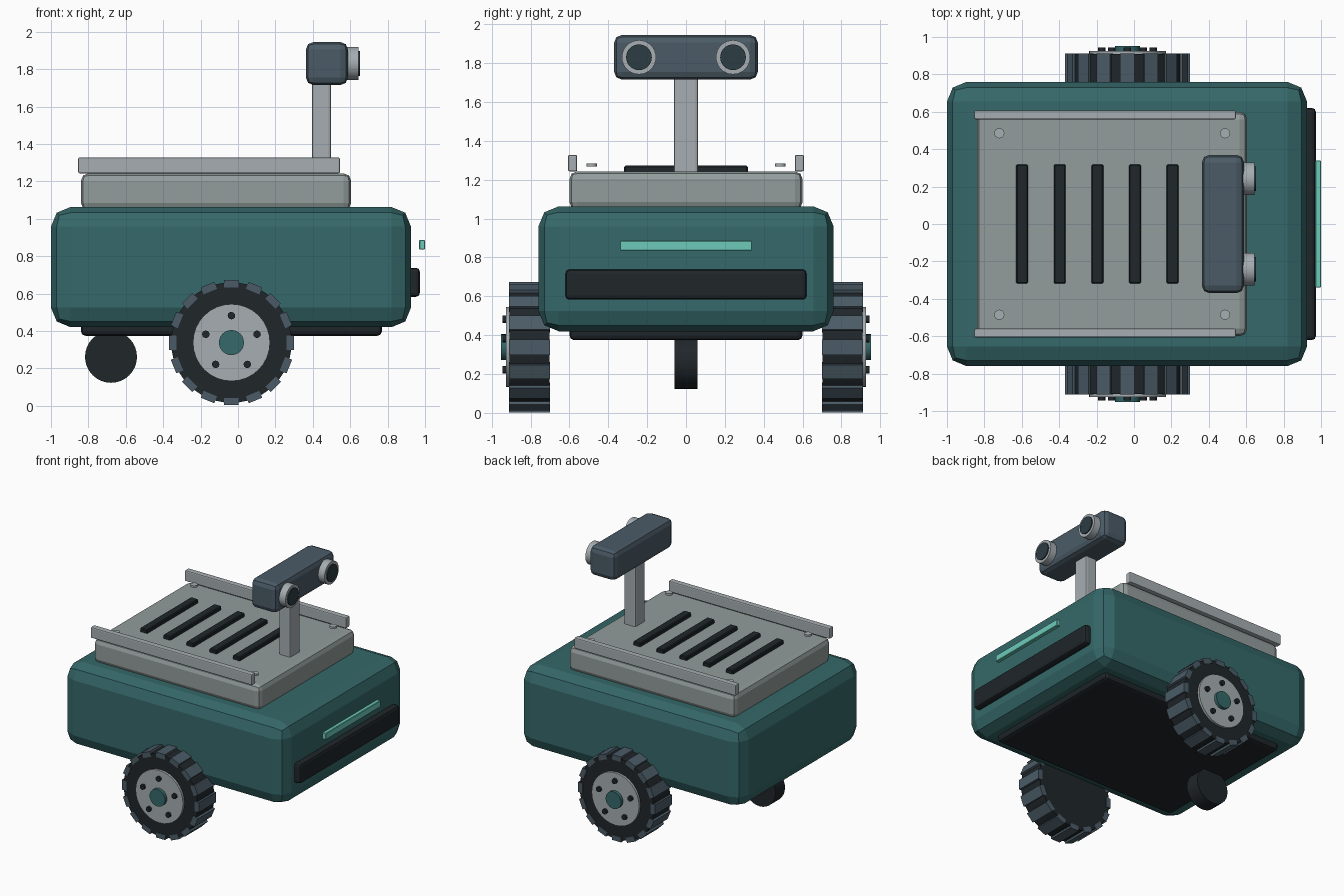
import bpy, bmesh
from math import pi, sin, cos
from mathutils import Matrix, Vector

if "Cube" in bpy.data.objects:
    bpy.data.objects.remove(bpy.data.objects["Cube"])


def mat(name, r, g, b):
    m = bpy.data.materials.new(name)
    m.diffuse_color = (r, g, b, 1)
    m.use_nodes = True
    m.node_tree.nodes["Principled BSDF"].inputs["Base Color"].default_value = m.diffuse_color
    return m


TEAL = mat("teal_paint", 0.036, 0.138, 0.142)
DECK = mat("deck_grey", 0.29, 0.34, 0.33)
METAL = mat("light_metal", 0.38, 0.42, 0.44)
DARK = mat("dark_rubber", 0.014, 0.019, 0.023)
SLATE = mat("slate", 0.07, 0.105, 0.135)
LENS = mat("lens_glass", 0.025, 0.045, 0.055)
MINT = mat("mint_light", 0.15, 0.60, 0.50)


def box(name, lo, hi, m, bevel=0.0, seg=2):
    """Axis-aligned box between two corners with an optional bevel."""
    lo, hi = Vector(lo), Vector(hi)
    bpy.ops.mesh.primitive_cube_add(size=1, location=(lo + hi) / 2)
    ob = bpy.context.object
    ob.name = name
    ob.data.transform(Matrix.Diagonal((*(hi - lo), 1)))
    ob.data.materials.append(m)
    if bevel:
        b = ob.modifiers.new("bevel", "BEVEL")
        b.width, b.segments = bevel, seg
    return ob


def cyl(name, a, b, r, m, verts=32):
    """Capped cylinder from point a to point b."""
    a, b = Vector(a), Vector(b)
    d = b - a
    rot = d.to_track_quat('Z', 'Y').to_euler()
    bpy.ops.mesh.primitive_cylinder_add(vertices=verts, radius=r, depth=d.length,
                                        location=(a + b) / 2, rotation=rot)
    ob = bpy.context.object
    ob.name = name
    ob.data.materials.append(m)
    bpy.ops.object.shade_smooth_by_angle()
    return ob


# Body, underside pan and top deck
box("body", (-1.0, -0.76, 0.42), (0.925, 0.76, 1.063), TEAL, 0.105)
box("underside_pan", (-0.84, -0.60, 0.374), (0.77, 0.60, 0.48), DARK, 0.025)
box("top_deck", (-0.84, -0.60, 1.045), (0.605, 0.60, 1.243), DECK, 0.04)

# Deck vents, rails and rivets
for i in range(5):
    x = -0.598 + 0.201 * i
    box(f"vent_{i + 1}", (x - 0.032, -0.318, 1.235), (x + 0.032, 0.318, 1.272), DARK, 0.006, 1)
for s, side in ((-1, "right"), (1, "left")):
    y0, y1 = sorted((s * 0.56, s * 0.607))
    box(f"rail_{side}", (-0.855, y0, 1.243), (0.545, y1, 1.328), METAL, 0.008)
    for x, end in ((-0.72, "rear"), (0.487, "front")):
        cyl(f"rivet_{side}_{end}", (x, s * 0.485, 1.267), (x, s * 0.485, 1.283), 0.027, METAL, 16)

# Front bumper and light strip
box("bumper", (0.885, -0.62, 0.583), (0.972, 0.62, 0.738), DARK, 0.02)
box("light_strip", (0.968, -0.34, 0.835), (1.0, 0.34, 0.887), MINT, 0.004, 1)

# Mast and sensor head with two eyes
box("mast", (0.396, -0.062, 1.22), (0.497, 0.062, 1.75), METAL, 0.012)
box("head", (0.363, -0.37, 1.715), (0.588, 0.37, 1.945), SLATE, 0.04)
for s, side in ((-1, "right"), (1, "left")):
    y, z = s * 0.242, 1.83
    cyl(f"eye_ring_{side}", (0.56, y, z), (0.643, y, z), 0.088, METAL)
    cyl(f"eye_lens_{side}", (0.60, y, z), (0.651, y, z), 0.066, LENS)

# Rear caster
cyl("caster", (-0.679, -0.059, 0.262), (-0.679, 0.059, 0.262), 0.139, DARK)

# Drive wheels: tyre, tread lugs, hub disc, bolts and cap
CX, CZ, R = -0.035, 0.338, 0.335
for s, side in ((-1, "right"), (1, "left")):
    def disc(name, x, z, y0, y1, r, m, verts=32):
        return cyl(f"{name}_{side}", (x, s * y0, z), (x, s * y1, z), r, m, verts)

    disc("tyre", CX, CZ, 0.702, 0.908, 0.322, DARK, 48)
    bm = bmesh.new()
    for i in range(16):
        spin = Matrix.Rotation(2 * pi * i / 16, 4, 'Y')
        place = (Matrix.Translation((CX, s * 0.806, CZ)) @ spin
                 @ Matrix.Translation((0, 0, R - 0.02))
                 @ Matrix.Diagonal((0.078, 0.212, 0.04, 1)))
        bmesh.ops.create_cube(bm, size=1, matrix=place)
    me = bpy.data.meshes.new(f"tread_{side}")
    bm.to_mesh(me)
    bm.free()
    me.materials.append(SLATE)
    bpy.context.collection.objects.link(bpy.data.objects.new(f"tread_{side}", me))

    disc("hub", CX, CZ, 0.88, 0.926, 0.206, METAL)
    disc("hub_cap", CX, CZ, 0.90, 0.951, 0.067, TEAL, 24)
    for i in range(5):
        a = 2 * pi * i / 5
        disc(f"bolt_{i + 1}", CX + 0.144 * sin(a), CZ + 0.144 * cos(a), 0.91, 0.944, 0.02, DARK, 12)
